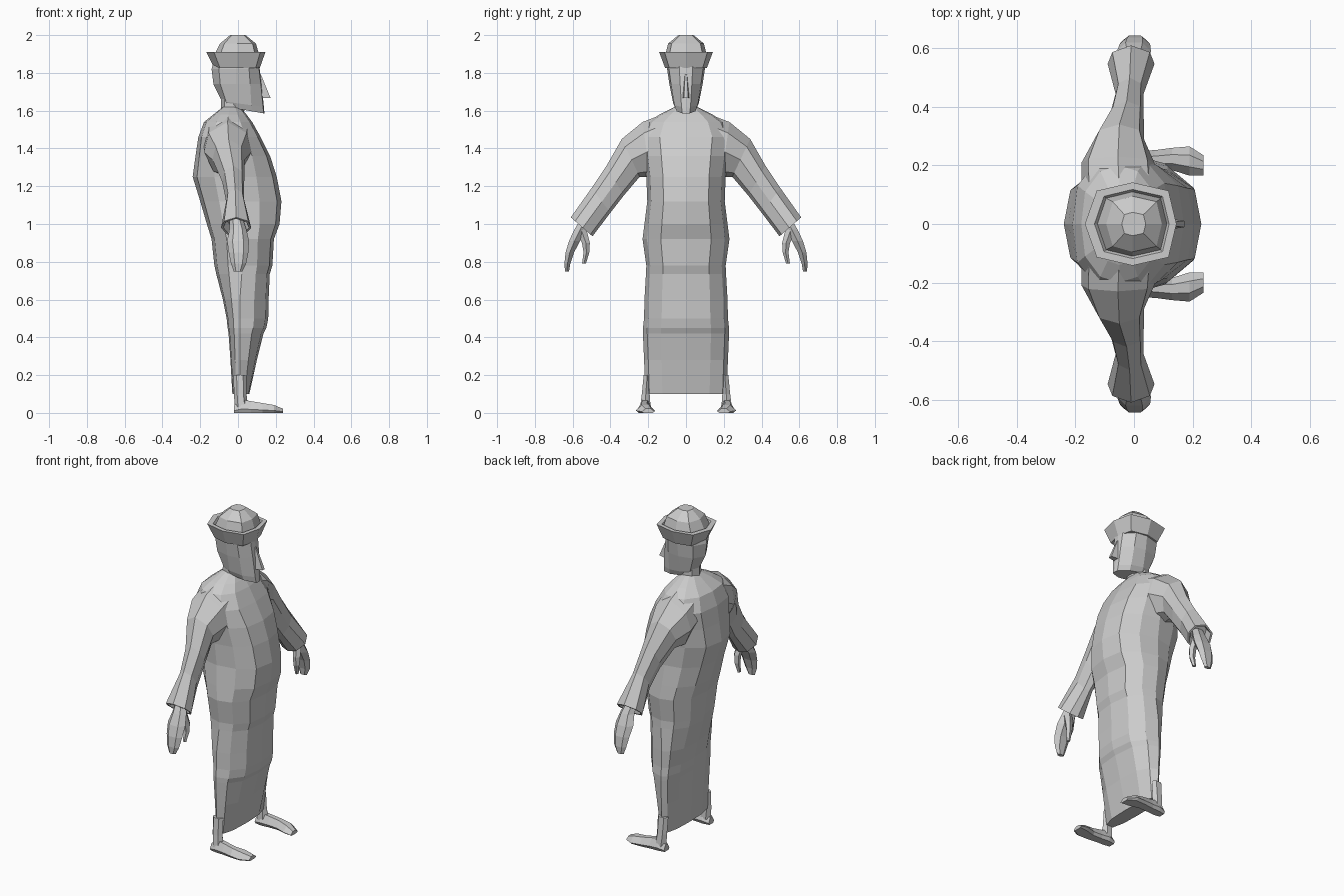
import bpy, bmesh, math
from mathutils import Vector

grey = bpy.data.materials.new("plain grey")
grey.diffuse_color = (0.6, 0.6, 0.6, 1)


def loft(name, rings):
    """Skin a list of equally long point rings and cap both ends."""
    bm = bmesh.new()
    vs = [[bm.verts.new(p) for p in r] for r in rings]
    n = len(vs[0])
    for a, b in zip(vs, vs[1:]):
        for i in range(n):
            j = (i + 1) % n
            bm.faces.new((a[i], a[j], b[j], b[i]))
    bm.faces.new(vs[0][::-1])
    bm.faces.new(vs[-1])
    bmesh.ops.recalc_face_normals(bm, faces=bm.faces)
    me = bpy.data.meshes.new(name)
    bm.to_mesh(me)
    bm.free()
    me.materials.append(grey)
    ob = bpy.data.objects.new(name, me)
    bpy.context.collection.objects.link(ob)
    return ob


def flat_ring(shape, z, back, front, w, mid=None, y=0.0):
    """Horizontal ring from a unit outline; mid is where the widest point sits."""
    mid = (back + front) / 2 if mid is None else mid
    return [(mid + (u * (front - mid) if u > 0 else u * (mid - back)), y + v * w, z)
            for u, v in shape]


def outline(half):
    """Complete a half outline (front centre to back centre) by mirroring."""
    return half + [(u, -v) for u, v in half[-2:0:-1]]


# Robe: z, back x, front x, half width, x of the side edge
robe_shape = outline([(1, 0), (0.9, 0.58), (0.5, 0.9), (0, 1), (-0.5, 0.9), (-0.9, 0.55), (-1, 0)])
robe = [
    (0.10, -0.03, 0.06, 0.215, 0.01), (0.28, -0.04, 0.10, 0.222, 0.01),
    (0.42, -0.05, 0.135, 0.228, 0.01), (0.45, -0.055, 0.15, 0.228, 0.01),
    (0.50, -0.06, 0.16, 0.222, 0.01), (0.60, -0.08, 0.162, 0.22, 0.01),
    (0.735, -0.115, 0.168, 0.212, 0.02), (0.78, -0.125, 0.182, 0.21, 0.02),
    (0.92, -0.14, 0.19, 0.23, 0.02), (1.00, -0.165, 0.22, 0.22, 0.01),
    (1.12, -0.20, 0.23, 0.205, 0.0), (1.25, -0.24, 0.205, 0.21, -0.01),
    (1.36, -0.225, 0.17, 0.225, -0.02), (1.46, -0.21, 0.12, 0.24, -0.04),
    (1.54, -0.18, 0.075, 0.20, -0.05), (1.58, -0.13, 0.045, 0.14, -0.05),
    (1.62, -0.08, 0.01, 0.06, -0.04)]
loft("robe", [flat_ring(robe_shape, z, b, f, w, m) for z, b, f, w, m in robe])

# Neck and head
face_shape = outline([(1, 0), (0.97, 0.35), (0.55, 0.9), (0, 1), (-0.7, 0.75), (-1, 0)])
loft("neck", [flat_ring(face_shape, 1.56, -0.09, 0.03, 0.06),
              flat_ring(face_shape, 1.68, -0.09, 0.04, 0.06)])
head = []
for z, drop, b, f, w in [(1.62, 0.035, -0.06, 0.14, 0.055), (1.65, 0.03, -0.085, 0.137, 0.068),
                         (1.74, 0.0, -0.13, 0.125, 0.088), (1.82, 0.0, -0.14, 0.115, 0.1),
                         (1.86, 0.0, -0.13, 0.11, 0.1)]:
    ring = flat_ring(face_shape, z, b, f, w, -0.01)
    head.append([(x, y, zz - drop * max(0, (x - b) / (f - b))) for x, y, zz in ring])
loft("head", head)

# Nose
loft("nose", [[(0.10, 0.008, 1.80), (0.10, -0.008, 1.80), (0.122, -0.005, 1.79), (0.122, 0.005, 1.79)],
              [(0.10, 0.022, 1.665), (0.10, -0.022, 1.665), (0.172, -0.011, 1.668), (0.172, 0.011, 1.668)]])

# Hat: flared brim, then a rounded crown
hat_shape = outline([(1, 0), (0.82, 0.8), (0, 1), (-0.75, 0.8), (-1, 0)])
loft("hat", [flat_ring(hat_shape, z, b, f, w, -0.005) for z, b, f, w in [
    (1.825, -0.125, 0.115, 0.11), (1.91, -0.168, 0.145, 0.142), (1.91, -0.135, 0.12, 0.118),
    (1.895, -0.125, 0.112, 0.11), (1.955, -0.095, 0.095, 0.095), (2.0, -0.042, 0.04, 0.04)]])


def sleeve_ring(s, x, hx, top, low, grow=1.0):
    """Slanted ring between an upper and a lower (y, z) point."""
    t, l = Vector(top), Vector(low)
    c, h = (t + l) / 2, (t - l) / 2
    pts = [(0, 1), (0.8, 0.6), (1, -0.1), (0.6, -0.8), (0, -1), (-0.6, -0.8), (-1, -0.1), (-0.8, 0.6)]
    return [(x + u * hx * grow, s * (c.x + v * h.x * grow), c.y + v * h.y * grow) for u, v in pts]


def oval(s, x, y, z, hx, hy, n=6):
    return [(x + hx * math.cos(i * math.tau / n), s * (y + hy * math.sin(i * math.tau / n)), z)
            for i in range(n)]


def foot_ring(s, x, y, hy, z):
    return [(x, s * (y + a * hy), b * z + 0.008 * (b == 0) * (abs(a) > 0.8))
            for a, b in [(-0.7, 0), (0.7, 0), (1, 0.3), (0.4, 1), (-0.4, 1), (-1, 0.3)]]


for s, side in ((1, "left"), (-1, "right")):
    # Sleeve with a flared, recessed cuff
    sections = [(-0.05, 0.13, (0.10, 1.59), (0.12, 1.30)), (-0.055, 0.125, (0.23, 1.54), (0.19, 1.25)),
                (-0.05, 0.085, (0.34, 1.45), (0.245, 1.25)), (-0.025, 0.058, (0.42, 1.31), (0.33, 1.15)),
                (-0.015, 0.048, (0.50, 1.19), (0.40, 1.06)), (-0.01, 0.08, (0.61, 1.035), (0.495, 0.935))]
    rings = [sleeve_ring(s, *a) for a in sections]
    rings.append(sleeve_ring(s, *sections[-1], 0.85))
    rings.append(sleeve_ring(s, -0.01, 0.05, (0.575, 1.06), (0.50, 0.985)))
    loft(side + "_sleeve", rings)

    # Hand and thumb
    loft(side + "_hand", [oval(s, *a) for a in [
        (-0.01, 0.53, 1.03, 0.035, 0.03), (0.0, 0.56, 0.97, 0.045, 0.036), (0.0, 0.59, 0.91, 0.058, 0.034),
        (0.003, 0.615, 0.85, 0.052, 0.026), (0.003, 0.628, 0.79, 0.04, 0.018), (0.0, 0.63, 0.748, 0.022, 0.012)]])
    loft(side + "_thumb", [oval(s, *a, 5) for a in [
        (0.015, 0.555, 0.97, 0.025, 0.03), (0.025, 0.53, 0.90, 0.022, 0.022),
        (0.025, 0.527, 0.85, 0.018, 0.016), (0.02, 0.54, 0.79, 0.01, 0.011)]])

    # Ankle and foot
    loft(side + "_ankle", [oval(s, *a) for a in [
        (0.01, 0.205, 0.20, 0.035, 0.022), (0.012, 0.213, 0.10, 0.033, 0.024), (0.018, 0.215, 0.03, 0.036, 0.032)]])
    loft(side + "_foot", [foot_ring(s, *a) for a in [
        (-0.02, 0.215, 0.026, 0.04), (0.02, 0.215, 0.036, 0.07), (0.07, 0.218, 0.034, 0.062),
        (0.13, 0.222, 0.038, 0.052), (0.19, 0.215, 0.05, 0.042), (0.238, 0.20, 0.034, 0.022)]])
